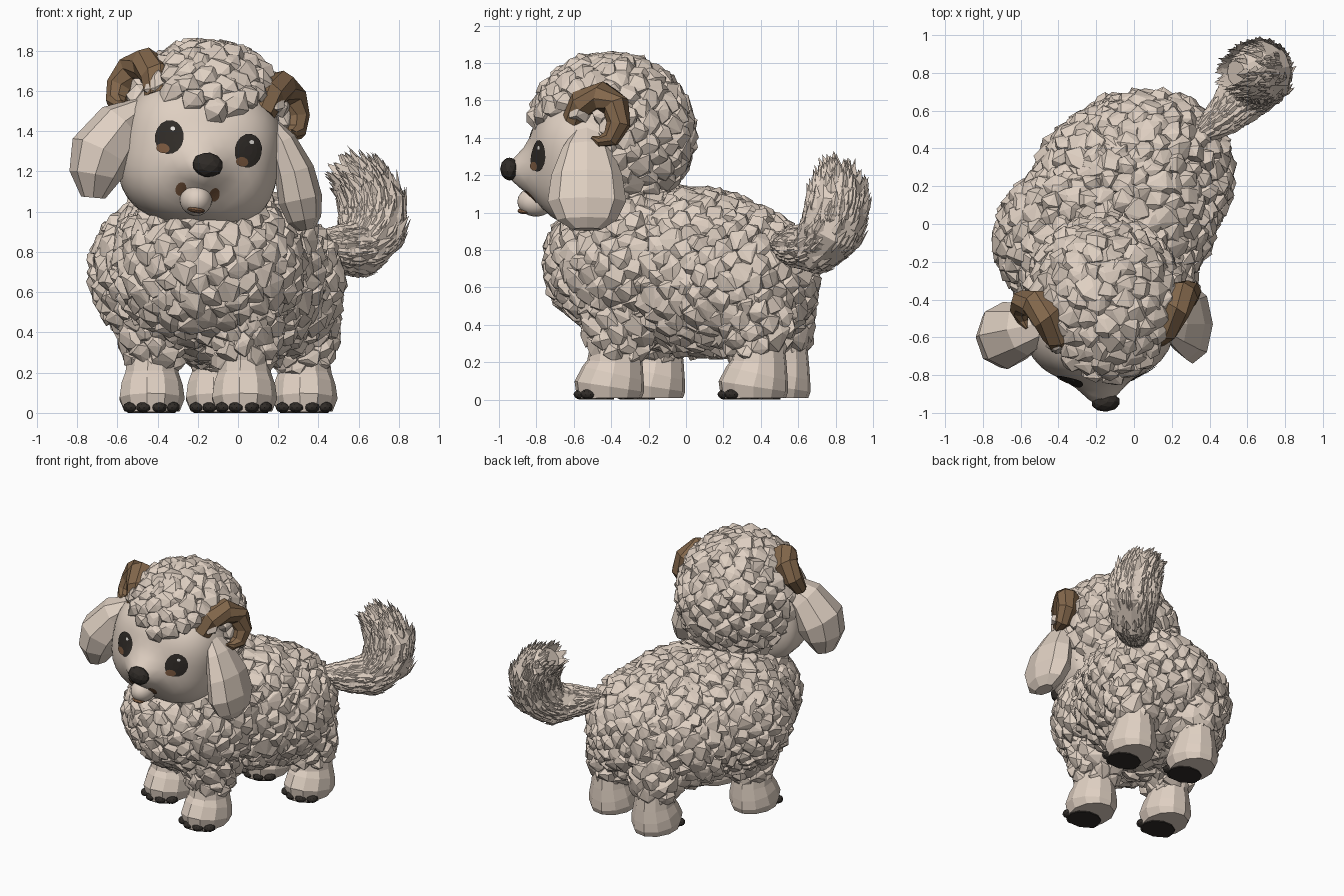
import bpy, bmesh, math, random
from mathutils import Vector, Matrix

random.seed(4)
if "Cube" in bpy.data.objects:
    bpy.data.objects.remove(bpy.data.objects["Cube"])


def material(name, rgb):
    m = bpy.data.materials.new(name)
    m.use_nodes = True
    m.diffuse_color = (*rgb, 1)
    m.node_tree.nodes["Principled BSDF"].inputs["Base Color"].default_value = (*rgb, 1)
    return m


CREAM = material("cream wool", (0.74, 0.63, 0.54))
HORN = material("horn brown", (0.225, 0.135, 0.07))
DARK = material("dark brown", (0.03, 0.025, 0.021))
IRIS = material("iris brown", (0.2, 0.1, 0.05))
WHITE = material("glint white", (0.85, 0.82, 0.78))

# Head frame: slightly rolled and turned
HEAD = (Matrix.Translation((-0.185, -0.45, 1.32))
        @ Matrix.Rotation(0.06, 4, 'Z') @ Matrix.Rotation(0.17, 4, 'Y'))
BASE = Matrix.Identity(4)


def finish(name, bm, mat, frame=BASE, smooth=False):
    bmesh.ops.recalc_face_normals(bm, faces=bm.faces)
    for f in bm.faces:
        f.smooth = smooth
    me = bpy.data.meshes.new(name)
    bm.transform(frame)
    bm.to_mesh(me)
    bm.free()
    me.materials.append(mat)
    ob = bpy.data.objects.new(name, me)
    bpy.context.collection.objects.link(ob)


def add_ball(bm, c, r, sub=2):
    m = Matrix.Translation(c) @ Matrix.Diagonal((*r, 1))
    return bmesh.ops.create_icosphere(bm, subdivisions=sub, radius=1, matrix=m)["verts"]


def ball(name, c, r, mat, sub=2, smooth=False):
    bm = bmesh.new()
    add_ball(bm, c, r, sub)
    finish(name, bm, mat, HEAD, smooth)


def hull(bm, points):
    bmesh.ops.convex_hull(bm, input=[bm.verts.new(p) for p in points])


def noise():
    return Vector([random.gauss(0, 1) for _ in range(3)]).normalized()


def spiral(n):
    """Evenly spread directions."""
    for i in range(n):
        z = 1 - 2 * (i + 0.5) / n
        q, s = i * 2.39996, math.sqrt(1 - z * z)
        yield Vector((s * math.cos(q), s * math.sin(q), z))


def ring_frames(rings, ref):
    """Centre, tangent, two side axes and two radii of every ring."""
    pts = [Vector(r[:3]) for r in rings]
    out = []
    for i, r in enumerate(rings):
        t = (pts[min(i + 1, len(pts) - 1)] - pts[max(i - 1, 0)]).normalized()
        u = Vector(ref).cross(t).normalized()
        out.append((pts[i], t, u, t.cross(u), r[3], r[4]))
    return out


def loft(name, rings, mat, ref=(0, 1, 0), sides=8, frame=BASE):
    bm = bmesh.new()
    loops = []
    for c, t, u, v, a, b in ring_frames(rings, ref):
        angles = [2 * math.pi * k / sides for k in range(sides)]
        loops.append([bm.verts.new(c + u * a * math.cos(q) + v * b * math.sin(q)) for q in angles])
    for lo, hi in zip(loops, loops[1:]):
        for k in range(sides):
            n = (k + 1) % sides
            bm.faces.new((lo[k], lo[n], hi[n], hi[k]))
    bm.faces.new(loops[0])
    bm.faces.new(loops[-1])
    finish(name, bm, mat, frame)


def fleece(name, blobs, frame=BASE, keep=lambda p: True):
    """Rounded, faceted wool lumps over a union of ellipsoids."""
    bm = bmesh.new()
    for bi, (c, r) in enumerate(blobs):
        c, r = Vector(c), Vector(r)
        add_ball(bm, c, r * 0.95, 3)
        for d in spiral(int(4 * math.pi * (sum(r) / 3) ** 2 / 0.0085)):
            p = c + d * r * 0.98
            buried = any(sum(((p - Vector(k))[j] / e[j]) ** 2 for j in range(3)) < 0.82
                         for bj, (k, e) in enumerate(blobs) if bj != bi)
            if buried or not keep(p):
                continue
            normal = Vector([d[j] / r[j] for j in range(3)]).normalized()
            rot = (normal + noise() * 0.15).to_track_quat('Z', 'Y')
            k = random.uniform(0.06, 0.085)
            hull(bm, [p + rot @ ((e + noise() * 0.22) * Vector((k, k, 0.056))) for e in spiral(16)])
    finish(name, bm, CREAM, frame)


FEET = {"front_left": (0.03, -0.41), "front_right": (-0.43, -0.19),
        "hind_left": (0.33, 0.36), "hind_right": (-0.1, 0.48)}

# Woolly body with thighs
blobs = [((-0.15, -0.3, 0.73), (0.45, 0.43, 0.38)),
         ((-0.22, -0.08, 0.7), (0.49, 0.42, 0.41)),
         ((-0.02, 0.08, 0.68), (0.44, 0.45, 0.42)),
         ((-0.1, 0.2, 0.64), (0.41, 0.4, 0.38)),
         ((0.08, 0.26, 0.64), (0.42, 0.42, 0.38))]
blobs += [((x * 0.95, y * 0.93 + 0.03, 0.43), (0.16, 0.18, 0.23)) for x, y in FEET.values()]
fleece("body_fleece", blobs)

# Legs, front soles and claws
for leg, (x, y) in FEET.items():
    loft(leg + "_leg", [(x, y, 0.008, 0.14, 0.175), (x, y, 0.07, 0.165, 0.19),
                        (x, y + 0.02, 0.14, 0.155, 0.17), (x, y + 0.03, 0.2, 0.135, 0.15),
                        (x, y + 0.03, 0.28, 0.125, 0.14), (x, y, 0.45, 0.12, 0.13)], CREAM, sides=11)
    loft(leg + "_sole", [(x, y - 0.07, 0, 0.12, 0.1), (x, y - 0.07, 0.009, 0.12, 0.1)], DARK, sides=10)
    claws = bmesh.new()
    for k in range(4):
        q = (k - 1.5) * 0.5
        add_ball(claws, (x + 0.15 * math.sin(q), y - 0.155 * math.cos(q), 0.028), (0.04, 0.042, 0.028))
    finish(leg + "_claws", claws, DARK)

# Woolly head cap with an arched fringe
fleece("head_fleece", [((0.01, 0.045, 0.1), (0.39, 0.42, 0.41))], HEAD,
       lambda p: p.z > 0.17 + 0.35 * abs(p.x) or p.y > -0.04)


# Full, squarish face with a raised muzzle
FACE, POWER = Vector((0.4, 0.38, 0.37)), 2.7


def muzzle(x, z):
    return 0.14 * math.exp(-(x / 0.12) ** 2 - ((z + 0.1) / 0.11) ** 2)


def face_y(x, z):
    k = 1 - abs(x / FACE.x) ** POWER - abs((z + 0.03) / FACE.z) ** POWER
    return -FACE.y * max(k, 0) ** (1 / POWER) - muzzle(x, z)


bm = bmesh.new()
for v in add_ball(bm, (0, 0, 0), (1, 1, 1), 4):
    v.co = v.co / sum(abs(a) ** POWER for a in v.co) ** (1 / POWER) * FACE
    v.co.z -= 0.03
    if v.co.y < 0:
        v.co.y -= muzzle(v.co.x, v.co.z)
    else:
        v.co.y *= 0.4
finish("face", bm, CREAM, HEAD, True)


def decal(name, cx, cz, rx, rz, mat, lift):
    """Oval plate that follows the face."""
    bm = bmesh.new()

    def vert(f, q):
        x, z = cx + f * rx * math.cos(q), cz + f * rz * math.sin(q)
        return bm.verts.new((x, face_y(x, z) - lift, z))
    n = 16
    loops = [[vert(f, 2 * math.pi * k / n) for k in range(n)] for f in (0.3, 0.65, 1)]
    bm.faces.new(loops[0])
    for a, b in zip(loops, loops[1:]):
        for k in range(n):
            bm.faces.new((a[k], a[k - 1], b[k - 1], b[k]))
    finish(name, bm, mat, HEAD)


for side, s in (("left", 1), ("right", -1)):
    eye = 0.015 + s * 0.2
    decal(side + "_eye", eye, 0.02, 0.07, 0.085, DARK, 0.006)
    decal(side + "_iris", eye - 0.022, -0.04, 0.032, 0.024, IRIS, 0.009)
    decal(side + "_glint", eye + 0.01, 0.065, 0.012, 0.01, WHITE, 0.009)
    decal(side + "_mouth_corner", s * 0.085, -0.225, 0.026, 0.034, IRIS, 0.006)
    # Curled horn
    path = [(0.25, -0.16, 0.22, 0.07, 0.08), (0.28, -0.12, 0.32, 0.08, 0.09),
            (0.34, -0.02, 0.365, 0.08, 0.09), (0.4, 0.05, 0.32, 0.075, 0.085),
            (0.445, 0.06, 0.23, 0.065, 0.07), (0.45, 0.02, 0.155, 0.05, 0.055),
            (0.435, -0.04, 0.135, 0.03, 0.03), (0.42, -0.08, 0.155, 0.008, 0.008)]
    loft(side + "_horn", [(s * p[0], *p[1:]) for p in path], HORN, (1, 0, 0), 8, HEAD)

# Open jaw, lip and nose
ball("jaw", (0, -0.35, -0.265), (0.08, 0.1, 0.08), CREAM, 3, True)
ball("lip", (0.005, -0.41, -0.315), (0.045, 0.04, 0.016), IRIS)
ball("nose", (0.02, -0.495, -0.085), (0.078, 0.05, 0.062), DARK)

# Floppy ears
loft("left_ear", [(0.16, -0.53, 1.45, 0.03, 0.06), (0.22, -0.53, 1.35, 0.07, 0.13),
                  (0.28, -0.53, 1.2, 0.1, 0.19), (0.31, -0.53, 1.06, 0.11, 0.21),
                  (0.33, -0.53, 0.96, 0.085, 0.16), (0.34, -0.53, 0.91, 0.04, 0.08)], CREAM)
loft("right_ear", [(-0.45, -0.52, 1.53, 0.05, 0.08), (-0.58, -0.56, 1.43, 0.13, 0.14),
                   (-0.68, -0.59, 1.29, 0.16, 0.18), (-0.71, -0.6, 1.18, 0.13, 0.16),
                   (-0.72, -0.6, 1.07, 0.06, 0.09)], CREAM)

# Bushy tail: core plus pointed tufts
TAIL = [(0.38, 0.5, 0.83, 0.06, 0.06), (0.48, 0.57, 0.82, 0.1, 0.1),
        (0.59, 0.69, 0.81, 0.145, 0.145), (0.665, 0.78, 0.91, 0.175, 0.175),
        (0.67, 0.81, 1.04, 0.17, 0.17), (0.62, 0.81, 1.14, 0.135, 0.135),
        (0.54, 0.8, 1.21, 0.07, 0.07)]
loft("tail_core", TAIL, CREAM, (1, -1, 0), 10)
bm = bmesh.new()
frames = ring_frames(TAIL, (1, -1, 0))
for _ in range(560):
    i, f = random.randrange(len(frames) - 1), random.random()
    c, t, u, v, a, _b = [p + (q - p) * f for p, q in zip(frames[i], frames[i + 1])]
    ang = random.uniform(0, 2 * math.pi)
    out = u * math.cos(ang) + v * math.sin(ang)
    across = t.cross(out).normalized()
    d = (t + out * random.uniform(0.05, 0.3)).normalized()
    p, ln, w = c + out * a * 0.93, random.uniform(0.08, 0.13), 0.03
    hull(bm, [p - d * ln * 0.5, p + across * w, p - across * w, p + out * 0.018, p + d * ln * 0.8])
finish("tail_tufts", bm, CREAM)
